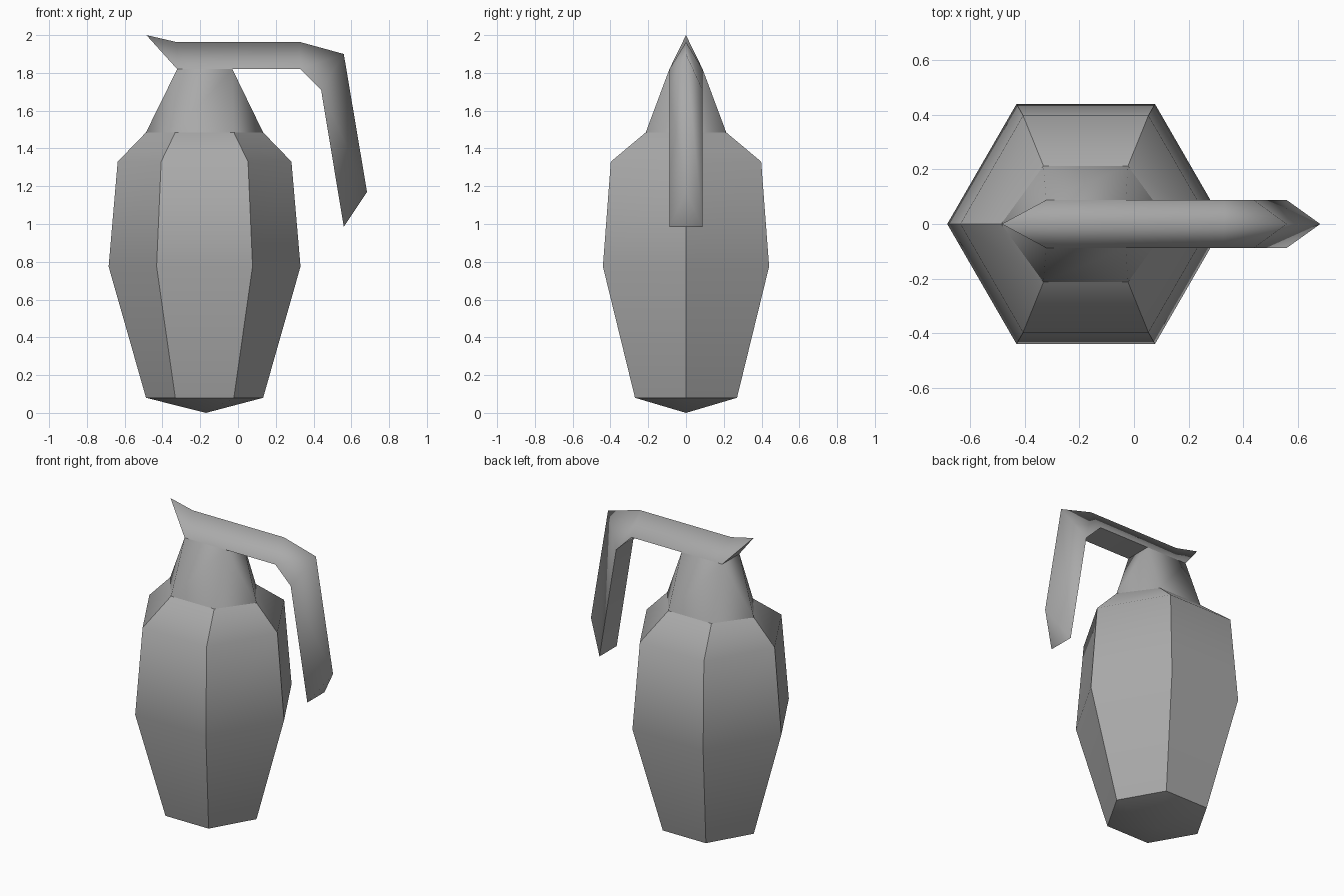
import bpy, bmesh

if "Cube" in bpy.data.objects:
    bpy.data.objects.remove(bpy.data.objects["Cube"])

CX = -0.177  # axis of the body

# Dark grey metal for every part
grey = bpy.data.materials.new("dark_grey")
grey.diffuse_color = (0.4, 0.4, 0.4, 1)
grey.use_nodes = True
grey.node_tree.nodes["Principled BSDF"].inputs["Base Color"].default_value = grey.diffuse_color


def make(name, bm, sharp):
    """Finish a bmesh: smooth shading with edges chosen by sharp(edge) kept hard."""
    bmesh.ops.recalc_face_normals(bm, faces=bm.faces[:])
    for f in bm.faces:
        f.smooth = True
    for e in bm.edges:
        if sharp(e):
            e.smooth = False
    me = bpy.data.meshes.new(name)
    bm.to_mesh(me)
    bm.free()
    me.materials.append(grey)
    ob = bpy.data.objects.new(name, me)
    bpy.context.collection.objects.link(ob)
    return ob


def hex_ring(bm, z, rx, hx, y):
    """Six points: corners at +-rx on x, flats at +-y with half width hx."""
    pts = [(rx, 0), (hx, y), (-hx, y), (-rx, 0), (-hx, -y), (hx, -y)]
    return [bm.verts.new((CX + px, py, z)) for px, py in pts]


def bridge(bm, a, b):
    n = len(a)
    for i in range(n):
        j = (i + 1) % n
        bm.faces.new((a[i], a[j], b[j], b[i]))


# Hexagonal body with shallow pointed base
bm = bmesh.new()
rings = [hex_ring(bm, *r) for r in (
    (0.08, 0.31, 0.155, 0.27),
    (0.775, 0.508, 0.254, 0.44),
    (1.33, 0.46, 0.23, 0.398),
    (1.485, 0.31, 0.155, 0.213))]
for a, b in zip(rings, rings[1:]):
    bridge(bm, a, b)
tip = bm.verts.new((CX + 0.007, 0, 0))
for i in range(6):
    bm.faces.new((rings[0][i], tip, rings[0][(i + 1) % 6]))


def body_sharp(e):
    z0, z1 = sorted(v.co.z for v in e.verts)
    return z0 > 0.05 and (z1 - z0 > 0.05 or z1 < 0.1)


make("body", bm, body_sharp)

# Neck: hexagon tapering to the rectangle under the lever, softly shaded
bm = bmesh.new()
low = hex_ring(bm, 1.485, 0.31, 0.155, 0.213)
q = [bm.verts.new((x, y, 1.82)) for x, y in
     ((-0.03, 0.088), (-0.322, 0.088), (-0.322, -0.088), (-0.03, -0.088))]
bm.faces.new((low[1], low[2], q[1], q[0]))
bm.faces.new((low[4], low[5], q[3], q[2]))
for corner, s1, s2, t1, t2 in ((low[0], low[5], low[1], q[3], q[0]),
                               (low[3], low[2], low[4], q[1], q[2])):
    bm.faces.new((s1, corner, t1))
    bm.faces.new((corner, s2, t2))
    bm.faces.new((corner, t2, t1))
make("neck", bm, lambda e: False)

# Safety lever: triangular section, soft ridge outside, flat inside
ridge = [(-0.485, 2.0), (-0.325, 1.963), (0.33, 1.963), (0.56, 1.9), (0.683, 1.17)]
inner = [(-0.322, 1.82), (-0.25, 1.82), (0.33, 1.82), (0.44, 1.71), (0.56, 0.985)]
bm = bmesh.new()
secs = []
for (ox, oz), (ix, iz) in zip(ridge, inner):
    secs.append([bm.verts.new(p) for p in
                 ((ox, 0, oz), (ix, 0.088, iz), (ix, -0.088, iz))])
for a, b in zip(secs, secs[1:]):
    bridge(bm, a, b)
bm.faces.new(secs[0])
bm.faces.new(secs[-1])


def lever_sharp(e):
    p, q = (v.co for v in e.verts)
    front_end = any(len(f.verts) == 3 and f.calc_center_median().x < 0
                    for f in e.link_faces)
    bottom_rim = p.y * q.y < 0 and max(p.z, q.z) < 1.0
    return front_end or bottom_rim or p.y * q.y > 0.001


make("safety_lever", bm, lever_sharp)
